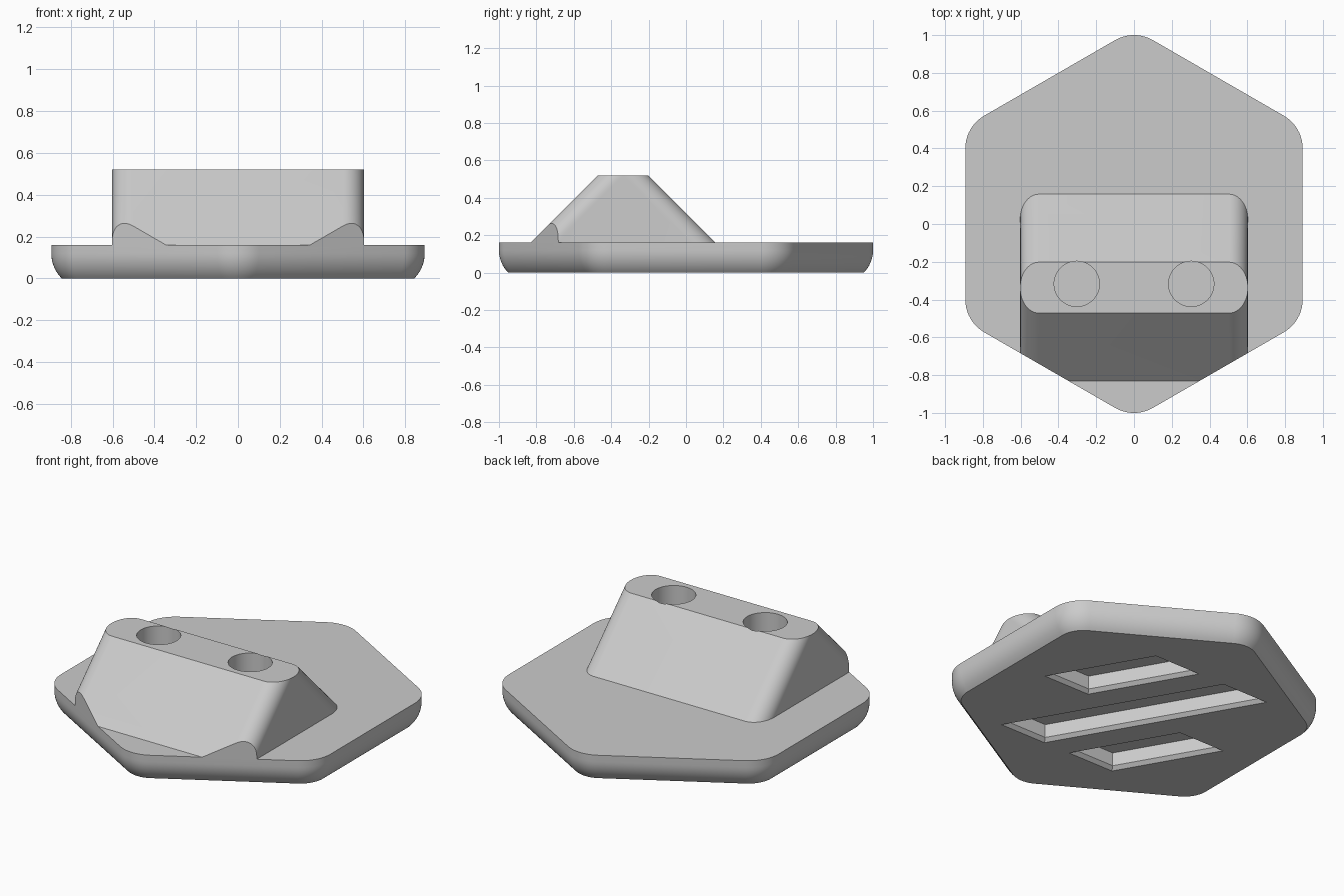
import bpy, bmesh, math

cube = bpy.data.objects.get("Cube")
if cube:
    bpy.data.objects.remove(cube, do_unlink=True)

APOTHEM, CORNER, PLATE_Z, TOP_Z = 0.893, 0.2, 0.16, 0.52

gray = bpy.data.materials.new("light_gray")
gray.use_nodes = True
gray.diffuse_color = (0.6, 0.6, 0.6, 1)
gray.node_tree.nodes["Principled BSDF"].inputs["Base Color"].default_value = (0.6, 0.6, 0.6, 1)


def loft(name, rings):
    """Closed solid through matching rings, listed from bottom to top."""
    bm = bmesh.new()
    loops = [[bm.verts.new(p) for p in ring] for ring in rings]
    for low, high in zip(loops, loops[1:]):
        for i in range(len(low)):
            j = (i + 1) % len(low)
            bm.faces.new((low[i], low[j], high[j], high[i]))
    bm.faces.new(loops[0][::-1])
    bm.faces.new(loops[-1])
    bmesh.ops.recalc_face_normals(bm, faces=bm.faces)
    mesh = bpy.data.meshes.new(name)
    bm.to_mesh(mesh)
    bm.free()
    mesh.materials.append(gray)
    ob = bpy.data.objects.new(name, mesh)
    bpy.context.collection.objects.link(ob)
    return ob


def combine(target, tool, operation):
    """Apply a boolean and remove the tool."""
    mod = target.modifiers.new(operation, 'BOOLEAN')
    mod.operation, mod.solver, mod.object = operation, 'EXACT', tool
    bpy.context.view_layer.objects.active = target
    bpy.ops.object.modifier_apply(modifier=mod.name)
    bpy.data.objects.remove(tool, do_unlink=True)


def hexagon(inset, z, steps=10):
    """Rounded hexagon with points towards the front and back."""
    centre = (APOTHEM - CORNER) / math.cos(math.pi / 6)
    ring = []
    for k in range(6):
        mid = math.pi / 6 + k * math.pi / 3
        for s in range(steps + 1):
            a = mid + (s / steps - 0.5) * math.pi / 3
            r = CORNER - inset
            ring.append((centre * math.cos(mid) + r * math.cos(a),
                         centre * math.sin(mid) + r * math.sin(a), z))
    return ring


def block_section(z, steps=12):
    """Rectangle with elliptical corners that lengthens downwards at 45 degrees."""
    rx, ry = 0.1, 0.134
    spread = TOP_Z - z + 0.001
    ring = []
    for k, (sx, sy) in enumerate(((1, 1), (-1, 1), (-1, -1), (1, -1))):
        for s in range(steps + 1):
            a = (k + s / steps) * math.pi / 2
            ring.append((sx * (0.603 - rx) + rx * math.cos(a),
                         -0.337 + sy * spread + ry * math.sin(a), z))
    return ring


def slot_section(x, y0, y1, inset, z):
    """Slanted parallelogram with level ends; x is its centre line at y = 0."""
    half = 0.152 - inset / math.cos(math.pi / 6)
    y0, y1 = y0 + inset, y1 - inset
    return [(x - y / math.sqrt(3) + side * half, y, z)
            for y, side in ((y0, -1), (y0, 1), (y1, 1), (y1, -1))]


# Plate with a rounded lower edge
FILLET = 0.17
rings = []
for s in range(9):
    a = math.radians(45 * (1 - s / 8))
    rings.append(hexagon(FILLET * (1 - math.cos(a)),
                         FILLET * (math.sin(math.pi / 4) - math.sin(a))))
rings.append(hexagon(0, PLATE_Z))
plate = loft("hexagonal_mount", rings)

# Raised block trimmed to the plate outline
block = loft("raised_block", [block_section(PLATE_Z), block_section(TOP_Z)])
trim = loft("trim", [hexagon(0, 0), hexagon(0, 1)])
combine(block, trim, 'INTERSECT')
combine(plate, block, 'UNION')

# Two blind holes in the top
for x in (-0.303, 0.303):
    circle = [(x + 0.12 * math.cos(i * math.pi / 24),
               -0.317 + 0.12 * math.sin(i * math.pi / 24)) for i in range(48)]
    hole = loft("hole", [[(*p, z) for p in circle] for z in (0.2, 0.6)])
    combine(plate, hole, 'DIFFERENCE')

# Three slanted slots with bevelled rims underneath
for x, y0, y1 in ((0, -0.555, 0.555), (0.478, 0, 0.555), (-0.478, -0.555, 0)):
    slot = loft("slot", [slot_section(x, y0, y1, inset, z) for inset, z in
                         ((-0.02, -0.02), (0.02, 0.02), (0.02, 0.1))])
    combine(plate, slot, 'DIFFERENCE')

bpy.ops.object.select_all(action='DESELECT')
plate.select_set(True)
bpy.context.view_layer.objects.active = plate
bpy.ops.object.shade_smooth_by_angle(angle=math.radians(25))
